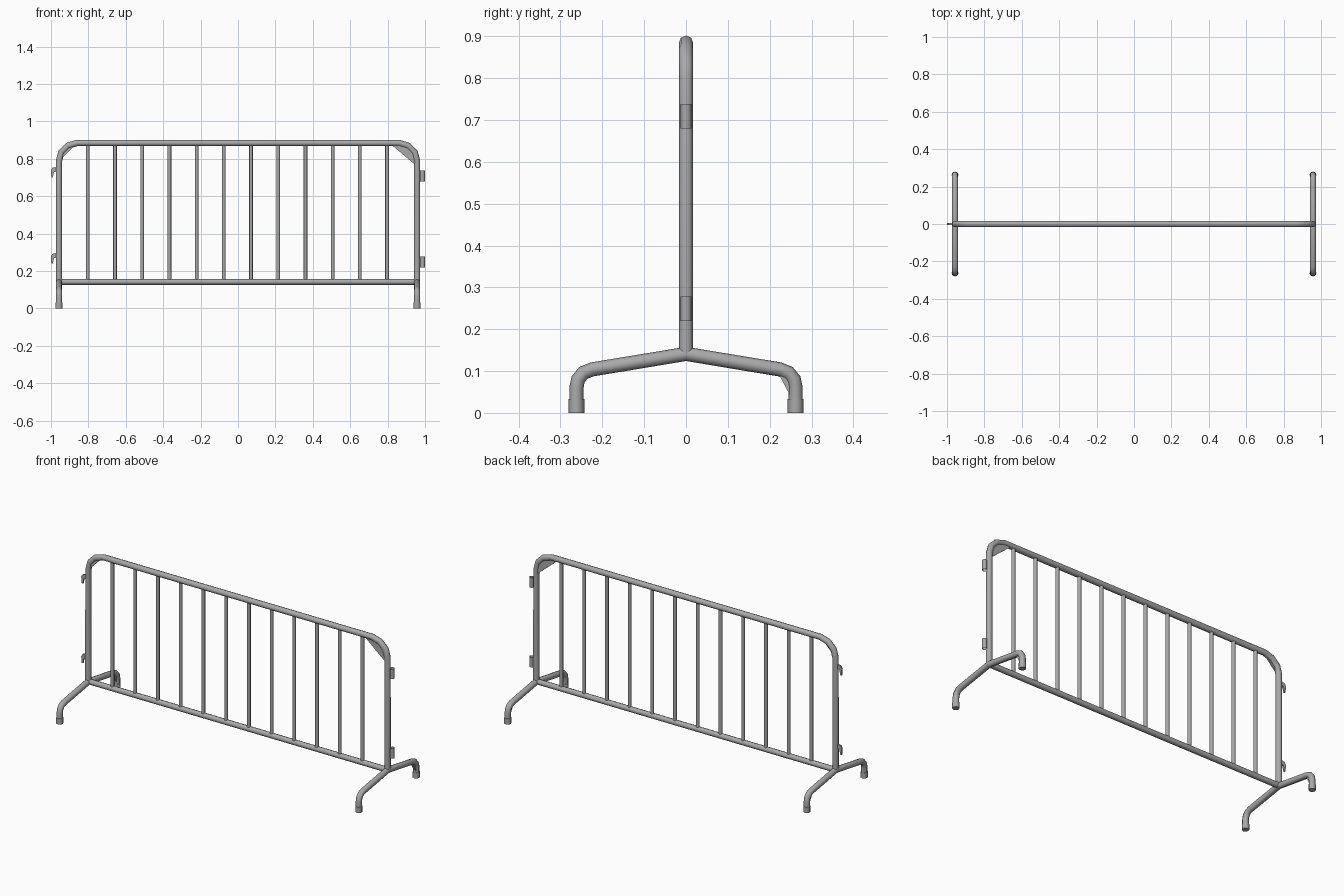
import bpy, bmesh, math
from mathutils import Vector

cube = bpy.data.objects.get("Cube")
if cube:
    bpy.data.objects.remove(cube, do_unlink=True)

steel = bpy.data.materials.new("galvanised_grey")
steel.use_nodes = True
steel.diffuse_color = (0.4, 0.4, 0.4, 1)
steel.node_tree.nodes["Principled BSDF"].inputs["Base Color"].default_value = (0.4, 0.4, 0.4, 1)


def finish(name, mesh, smooth=True):
    mesh.materials.clear()
    mesh.materials.append(steel)
    obj = bpy.data.objects.new(name, mesh)
    bpy.context.collection.objects.link(obj)
    if smooth:
        bpy.ops.object.select_all(action='DESELECT')
        obj.select_set(True)
        bpy.context.view_layer.objects.active = obj
        bpy.ops.object.shade_smooth_by_angle(angle=math.radians(50))
    return obj


def tube(name, points, radius, capped=True):
    """Eight-sided pipe swept along a path."""
    curve = bpy.data.curves.new(name + "_path", 'CURVE')
    curve.dimensions = '3D'
    curve.bevel_depth = radius
    curve.bevel_resolution = 2
    curve.use_fill_caps = capped
    spline = curve.splines.new('POLY')
    spline.points.add(len(points) - 1)
    for p, co in zip(spline.points, points):
        p.co = (*co, 1)
    temp = bpy.data.objects.new(name + "_temp", curve)
    bpy.context.collection.objects.link(temp)
    graph = bpy.context.evaluated_depsgraph_get()
    mesh = bpy.data.meshes.new_from_object(temp.evaluated_get(graph))
    bpy.data.objects.remove(temp, do_unlink=True)
    return finish(name, mesh)


def plate(name, outline, depth):
    """Flat outline extruded along depth, centred on the outline."""
    bm = bmesh.new()
    half = Vector(depth) / 2
    face = bm.faces.new([bm.verts.new(Vector(p) - half) for p in outline])
    out = bmesh.ops.extrude_face_region(bm, geom=[face])
    verts = [g for g in out["geom"] if isinstance(g, bmesh.types.BMVert)]
    bmesh.ops.translate(bm, vec=depth, verts=verts)
    bmesh.ops.recalc_face_normals(bm, faces=bm.faces)
    mesh = bpy.data.meshes.new(name)
    bm.to_mesh(mesh)
    bm.free()
    return finish(name, mesh, smooth=False)


END = 0.957      # post position
RAIL = 0.142     # lower rail height

# Upper frame hoop with rounded corners
bend = [(END, 0.79), (0.945, 0.835), (0.91, 0.87), (0.86, 0.885)]
right_half = [(END, RAIL)] + bend
hoop = [(x, 0, z) for x, z in right_half]
hoop += [(-x, 0, z) for x, z in reversed(right_half)]
tube("frame_hoop", hoop, 0.017)
tube("lower_rail", [(-END, 0, RAIL), (END, 0, RAIL)], 0.016)

# Corner gussets
corner = bend[1:3]
left_web = [(0.945, 0.77), *corner, (0.82, 0.875)]
right_web = [(-0.948, 0.795), *[(-x, z) for x, z in corner], (-0.87, 0.875)]
plate("left_corner_gusset", [(x, 0, z) for x, z in left_web], (0, 0.018, 0))
plate("right_corner_gusset", [(x, -0.005, z) for x, z in right_web], (0, 0.008, 0))

# Vertical bars
BARS = 12
for i in range(BARS):
    x = -0.803 + i * 1.6 / (BARS - 1)
    tube(f"bar_{i + 1}", [(x, 0, RAIL), (x, 0, 0.885)], 0.01)

# Splayed legs and their feet
leg = [(0, 0.141), (0.224, 0.104), (0.245, 0.096), (0.258, 0.08), (0.262, 0.06), (0.262, 0.02)]
for side, sx in (("left", 1), ("right", -1)):
    x = sx * END
    path = [(x, -y, z) for y, z in reversed(leg)] + [(x, y, z) for y, z in leg[1:]]
    tube(f"{side}_leg", path, 0.017)
    for end, sy in (("front", -1), ("back", 1)):
        tube(f"{side}_{end}_foot", [(x, sy * 0.262, 0), (x, sy * 0.262, 0.033)], 0.019)
    web = [(0.218, 0.1), (0.245, 0.096), (0.258, 0.08), (0.252, 0.035)]
    plate(f"{side}_leg_gusset", [(x, y, z) for y, z in web], (0.014, 0, 0))

# Coupling hooks and sockets
hook = [(-0.965, 0.757), (-0.992, 0.752), (-1.0, 0.737), (-0.998, 0.7),
        (-0.99, 0.7), (-0.984, 0.728), (-0.965, 0.735)]
for level, drop in (("upper", 0), ("lower", 0.46)):
    plate(f"{level}_hook", [(x, 0, z - drop) for x, z in hook], (0, 0.009, 0))
    tube(f"{level}_socket", [(0.987, 0, 0.68 - drop), (0.987, 0, 0.738 - drop)], 0.013, capped=False)
